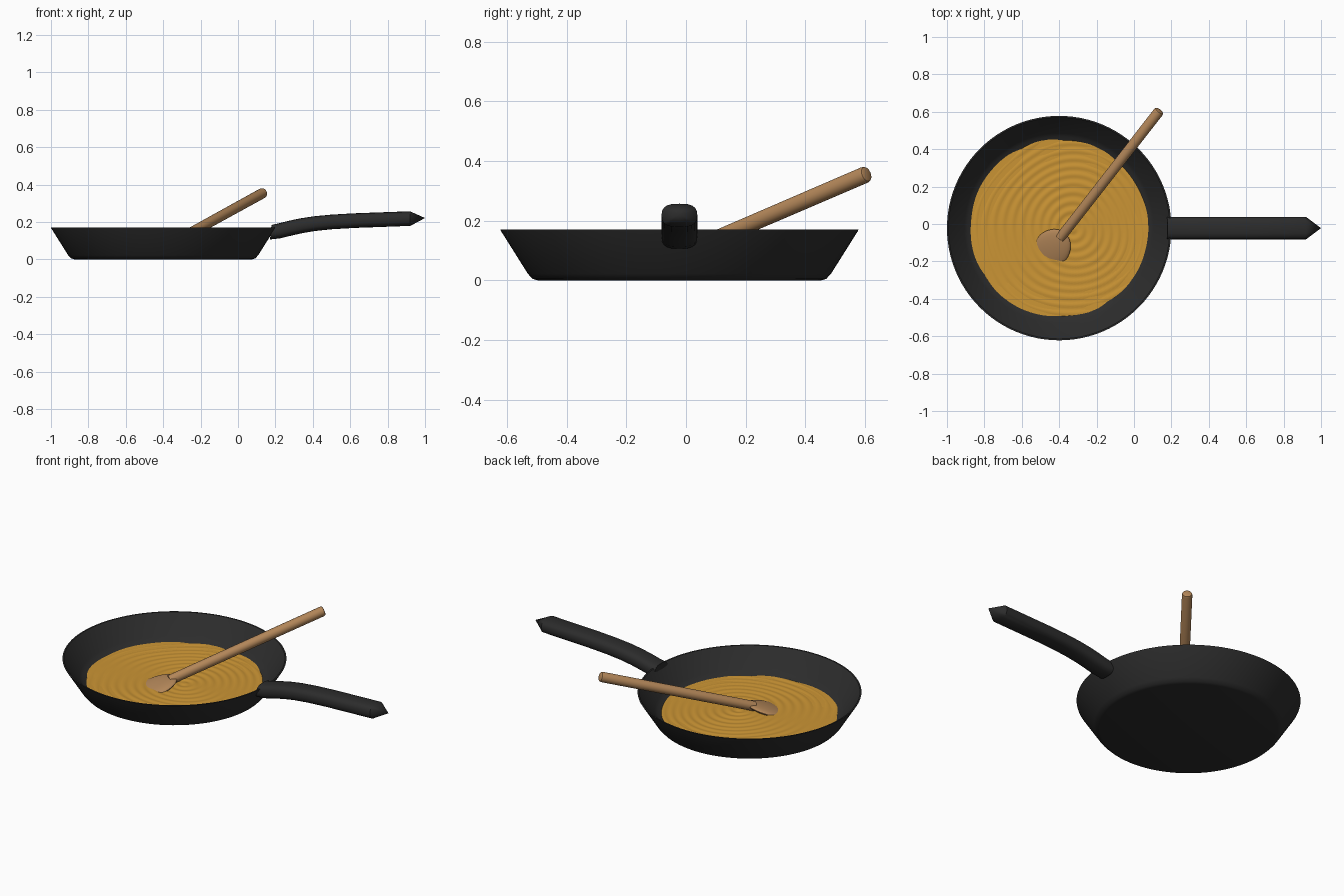
import bpy, bmesh, math
from mathutils import Vector

cube = bpy.data.objects.get("Cube")
if cube:
    bpy.data.objects.remove(cube, do_unlink=True)

CX, CY = -0.40, -0.022
TAU = math.tau


def material(name, rgb):
    m = bpy.data.materials.new(name)
    m.use_nodes = True
    m.diffuse_color = (*rgb, 1)
    m.node_tree.nodes["Principled BSDF"].inputs["Base Color"].default_value = (*rgb, 1)
    return m


iron = material("dark iron", (0.025, 0.025, 0.025))
batter = material("golden batter", (0.60, 0.30, 0.035))
wood = material("light wood", (0.45, 0.24, 0.10))


def finish(name, bm, mat, angle=40):
    bmesh.ops.recalc_face_normals(bm, faces=bm.faces)
    mesh = bpy.data.meshes.new(name)
    bm.to_mesh(mesh)
    bm.free()
    obj = bpy.data.objects.new(name, mesh)
    bpy.context.collection.objects.link(obj)
    mesh.materials.append(mat)
    bpy.ops.object.select_all(action='DESELECT')
    obj.select_set(True)
    bpy.context.view_layer.objects.active = obj
    bpy.ops.object.shade_smooth_by_angle(angle=math.radians(angle))
    return obj


def loft(bm, rings, start=None, end=None):
    """Skin closed rings of points, closing each end with a point or a flat cap."""
    loops = [[bm.verts.new(p) for p in ring] for ring in rings]
    n = len(loops[0])
    for a, b in zip(loops, loops[1:]):
        for i in range(n):
            j = (i + 1) % n
            bm.faces.new((a[i], a[j], b[j], b[i]))
    for loop, tip in ((loops[0], start), (loops[-1], end)):
        if tip is None:
            bm.faces.new(loop)
        else:
            v = bm.verts.new(tip)
            for i in range(n):
                bm.faces.new((loop[i], loop[(i + 1) % n], v))


def circle(r, height, n=96):
    """Horizontal ring about the pan centre; height is a function of x and y."""
    pts = [(CX + r * math.cos(TAU * i / n), CY + r * math.sin(TAU * i / n)) for i in range(n)]
    return [(x, y, height(x, y)) for x, y in pts]


# Pan: turned profile from the underside, over the rim, to the inner floor
profile = [(0.475, 0), (0.492, 0.005), (0.508, 0.022), (0.598, 0.165), (0.60, 0.17),
           (0.592, 0.17), (0.507, 0.066), (0.490, 0.052), (0.465, 0.042), (0.44, 0.03)]
bm = bmesh.new()
loft(bm, [circle(r, lambda x, y, z=z: z) for r, z in profile],
     (CX, CY, 0), (CX, CY, 0.03))
finish("pan_body", bm, iron)


# Batter: rippled disc whose edge runs into the pan wall
def ripple(x, y):
    d = math.hypot(x + 0.33, y + 0.03)
    wobble = 1.2 * math.sin(9 * x + 4 * y) + 0.8 * math.sin(13 * y - 5 * x)
    return 0.045 + 0.002 * math.sin(TAU * d / 0.045 + wobble)


bm = bmesh.new()
loft(bm, [circle(0.485 * k / 56, ripple, 112) for k in range(56, 0, -1)],
     (CX, CY, 0.036), (CX, CY, ripple(CX, CY)))
finish("batter", bm, batter)


# Handle: rounded section swept along a gentle bend, ending in a point
def handle_ring(x, z, lean, n=20):
    ring = []
    for i in range(n):
        c, s = math.cos(TAU * i / n), math.sin(TAU * i / n)
        w = 0.06 * math.copysign(abs(c) ** 0.65, c)
        h = 0.039 * math.copysign(abs(s) ** 0.8, s)
        ring.append((x - h * lean, CY + w, z + h))
    return ring


path = [(0.175, 0.145, -0.1), (0.22, 0.152, 0.2), (0.28, 0.167, 0.25), (0.34, 0.180, 0.2),
        (0.41, 0.191, 0.14), (0.50, 0.200, 0.08), (0.62, 0.207, 0.05), (0.92, 0.218, 0.03)]
bm = bmesh.new()
loft(bm, [handle_ring(*p) for p in path], None, (1.0, CY, 0.221))
finish("pan_handle", bm, iron, 30)

# Spoon: round stick with softened end, and an oval head dipping into the batter
start, end = Vector((-0.395, -0.075, 0.064)), Vector((0.137, 0.607, 0.357))
axis = (end - start).normalized()
side = axis.cross(Vector((0, 0, 1))).normalized()
up = side.cross(axis)


def spoon_ring(centre, r, n=20):
    return [centre + r * (math.cos(TAU * i / n) * side + math.sin(TAU * i / n) * up)
            for i in range(n)]


bm = bmesh.new()
loft(bm, [spoon_ring(start, 0.027), spoon_ring(end - axis * 0.012, 0.028),
          spoon_ring(end - axis * 0.003, 0.025), spoon_ring(end, 0.019)])
finish("spoon_stick", bm, wood)

bm = bmesh.new()
bmesh.ops.create_uvsphere(bm, u_segments=32, v_segments=16, radius=1)
head = start - axis * 0.085
for v in bm.verts:
    v.co = head + axis * v.co.x * 0.125 + side * v.co.y * 0.098 + up * v.co.z * 0.022
    v.co.z = max(v.co.z, 0.033)
finish("spoon_head", bm, wood)
